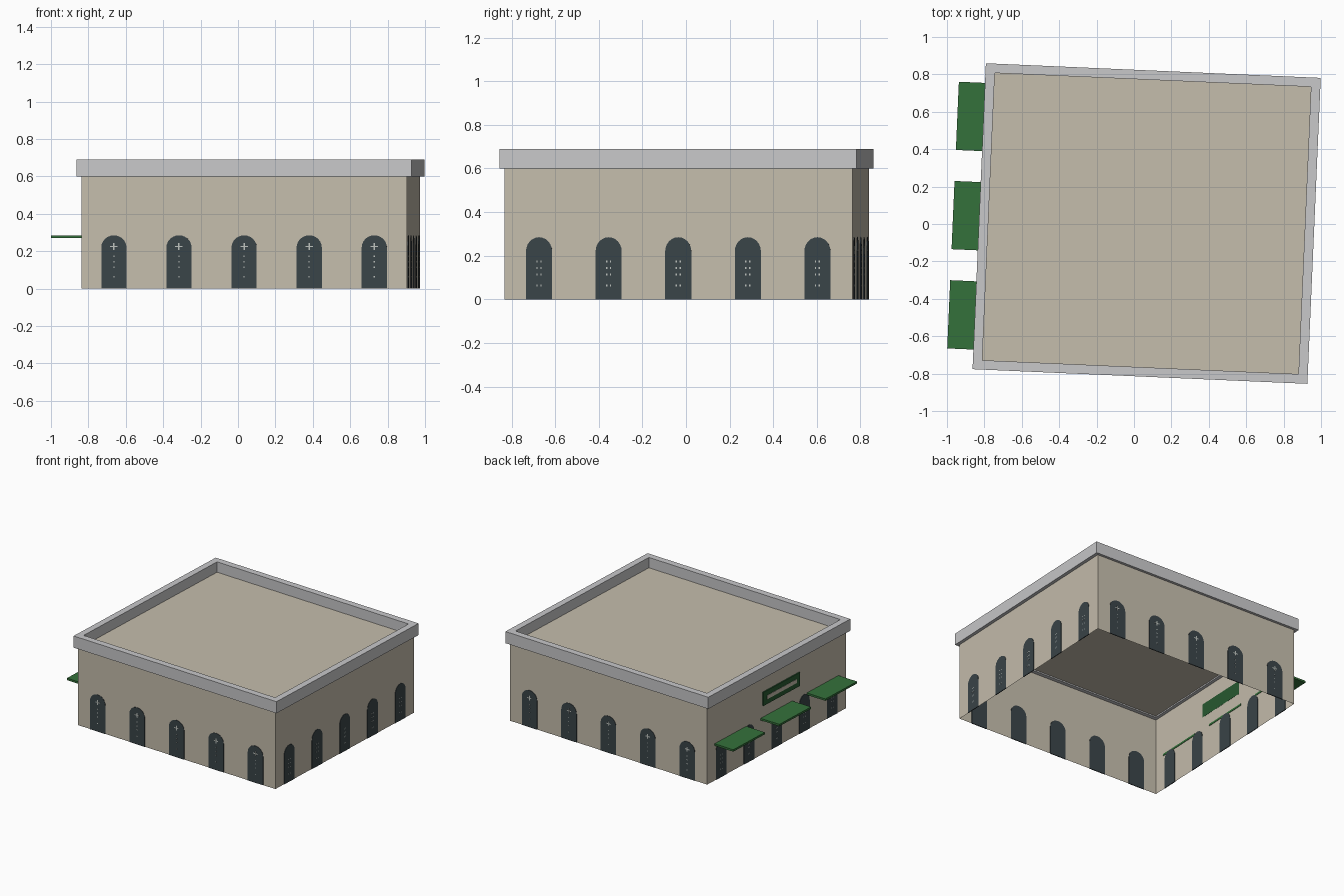
import bpy, bmesh, math
from mathutils import Matrix

if "Cube" in bpy.data.objects:
    bpy.data.objects.remove(bpy.data.objects["Cube"])

W, D, H = 1.742, 1.597, 0.61          # body width, depth, roof level
BASE = Matrix.Translation((0.0675, 0.0025, 0)) @ Matrix.Rotation(math.radians(-2.5), 4, 'Z')


def material(name, rgb):
    m = bpy.data.materials.new(name)
    m.diffuse_color = (*rgb, 1)
    m.use_nodes = True
    m.node_tree.nodes["Principled BSDF"].inputs["Base Color"].default_value = m.diffuse_color
    return m


WALL = material("beige wall", (0.56, 0.51, 0.415))
TRIM = material("grey parapet", (0.58, 0.58, 0.59))
GLASS = material("dark window", (0.042, 0.058, 0.065))
GREEN = material("awning green", (0.034, 0.165, 0.043))
SIGN = material("dark green sign", (0.02, 0.10, 0.03))
PALE = material("pale pane", (0.52, 0.55, 0.52))


def make(name, bm, mat, matrix=BASE):
    me = bpy.data.meshes.new(name)
    bm.to_mesh(me)
    bm.free()
    me.materials.append(mat)
    ob = bpy.data.objects.new(name, me)
    bpy.context.collection.objects.link(ob)
    ob.matrix_world = matrix
    return ob


def box(bm, x0, x1, y0, y1, z0, z1):
    m = Matrix.Translation(((x0 + x1) / 2, (y0 + y1) / 2, (z0 + z1) / 2))
    m = m @ Matrix.Diagonal((x1 - x0, y1 - y0, z1 - z0, 1))
    return bmesh.ops.create_cube(bm, size=1, matrix=m)


def prism(bm, pts, y0, y1):
    # outline in (x, z), extruded along y
    a = [bm.verts.new((x, y0, z)) for x, z in pts]
    b = [bm.verts.new((x, y1, z)) for x, z in pts]
    bm.faces.new(a)
    bm.faces.new(b[::-1])
    for i in range(len(pts)):
        j = (i + 1) % len(pts)
        bm.faces.new((a[j], a[i], b[i], b[j]))


# body: open-bottomed shell with flat roof
bm = bmesh.new()
box(bm, -W / 2, W / 2, -D / 2, D / 2, 0, H)
floor = [f for f in bm.faces if f.normal.z < -0.5 or f.calc_center_median().z < 0.01]
bmesh.ops.delete(bm, geom=floor, context='FACES_ONLY')
make("body", bm, WALL)

# parapet: mitred ring around the roof edge
bm = bmesh.new()
rings = []
for hx, hy, z in ((0.896, 0.8185, 0.6), (0.896, 0.8185, 0.69),
                  (0.846, 0.7685, 0.69), (0.846, 0.7685, 0.6)):
    rings.append([bm.verts.new((sx * hx, sy * hy, z))
                  for sx, sy in ((-1, -1), (1, -1), (1, 1), (-1, 1))])
for k in range(4):
    a, b = rings[k], rings[(k + 1) % 4]
    for i in range(4):
        j = (i + 1) % 4
        bm.faces.new((a[i], a[j], b[j], b[i]))
make("parapet", bm, TRIM)

# arched windows, five on each side, with tiny pale panes
for k, side in enumerate(("front", "right", "back", "left")):
    length, half = (W, D / 2) if k % 2 == 0 else (D, W / 2)
    r = 0.0675 if k % 2 == 0 else 0.06
    m = BASE @ Matrix.Rotation(k * math.pi / 2, 4, 'Z')
    glass, panes = bmesh.new(), bmesh.new()
    for i in range(5):
        cx = (i - 2) * length / 5
        arch = [(cx - r, 0), (cx + r, 0)]
        arch += [(cx + r * math.cos(t * math.pi / 12), 0.22 + 0.065 * math.sin(t * math.pi / 12))
                 for t in range(13)]
        prism(glass, arch, -half - 0.003, -half + 0.003)
        y0, y1 = -half - 0.004, -half - 0.002
        if k % 2 == 0:
            box(panes, cx - 0.02, cx + 0.02, y0, y1, 0.222, 0.229)
            box(panes, cx - 0.004, cx + 0.004, y0, y1, 0.207, 0.244)
        cols = (0,) if k % 2 == 0 else (-0.009, 0.009)
        for z in (0.06, 0.11, 0.14, 0.17):
            for c in cols:
                box(panes, cx + c - 0.003, cx + c + 0.003, y0, y1, z, z + 0.008)
    make(side + "_windows", glass, GLASS, m)
    make(side + "_panes", panes, PALE, m)

# three flat awnings on the left side
for i in range(3):
    bm = bmesh.new()
    c = (i - 1) * 0.531
    box(bm, -1.036, -W / 2 + 0.003, c - 0.1825, c + 0.1825, 0.27, 0.285)
    make("awning_%d" % (i + 1), bm, GREEN)

# blank sign board with plain strip
bm = bmesh.new()
box(bm, -W / 2 - 0.009, -W / 2 + 0.001, -0.26, 0.16, 0.375, 0.48)
make("sign_board", bm, SIGN)
bm = bmesh.new()
box(bm, -W / 2 - 0.011, -W / 2 - 0.008, -0.22, 0.12, 0.412, 0.442)
make("sign_strip", bm, WALL)
